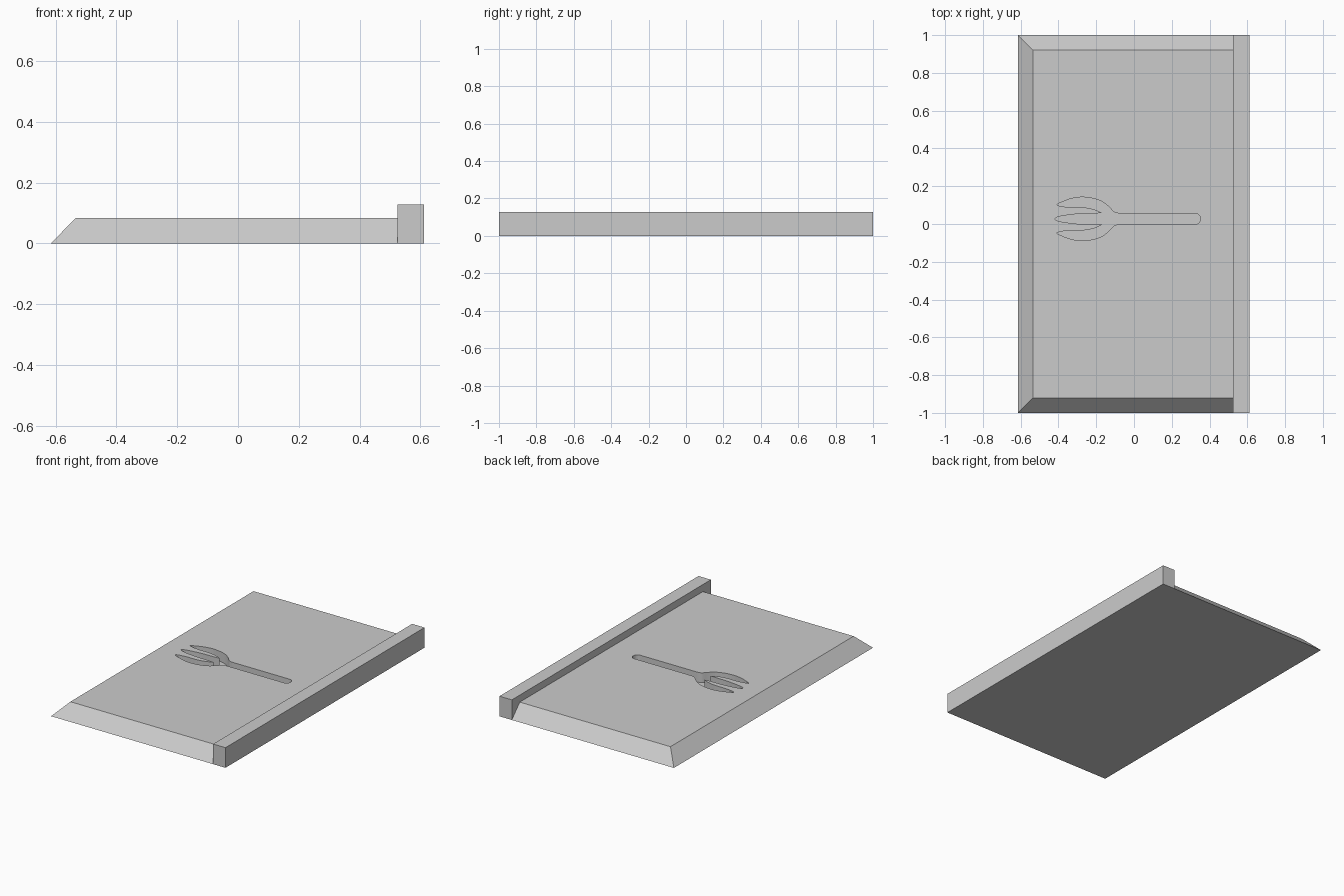
import bpy, bmesh
from mathutils import Vector
from mathutils.geometry import interpolate_bezier
from math import sin, cos, pi

cube = bpy.data.objects.get("Cube")
if cube:
    bpy.data.objects.remove(cube, do_unlink=True)

grey = bpy.data.materials.new("plain grey")
grey.use_nodes = True
COLOUR = (0.6, 0.6, 0.6, 1)
grey.diffuse_color = COLOUR
grey.node_tree.nodes["Principled BSDF"].inputs["Base Color"].default_value = COLOUR


def prism(name, bottom, top):
    """Solid between two matching outlines, listed counterclockwise from above."""
    bm = bmesh.new()
    low = [bm.verts.new(p) for p in bottom]
    high = [bm.verts.new(p) for p in top]
    bm.faces.new(low[::-1])
    bm.faces.new(high)
    n = len(low)
    for i in range(n):
        j = (i + 1) % n
        bm.faces.new((low[i], low[j], high[j], high[i]))
    bmesh.ops.recalc_face_normals(bm, faces=bm.faces)
    mesh = bpy.data.meshes.new(name)
    bm.to_mesh(mesh)
    bm.free()
    mesh.materials.append(grey)
    obj = bpy.data.objects.new(name, mesh)
    bpy.context.collection.objects.link(obj)
    return obj


def rect(x0, x1, y, z):
    return [(x0, -y, z), (x1, -y, z), (x1, y, z), (x0, y, z)]


def smooth(points, steps=5):
    """Smooth open line through the points, without its last point."""
    p = [Vector((*q, 0)) for q in points]
    p = [p[0]] + p + [p[-1]]
    line = []
    for a, b, c, d in zip(p, p[1:], p[2:], p[3:]):
        line += interpolate_bezier(b, b + (c - a) / 6, c - (d - b) / 6, c, steps + 1)[:-1]
    return [(v.x, v.y) for v in line]


# Plate with sloped edges on three sides, and raised bar along the fourth
EDGE = 0.525
plate = prism("plate", rect(-0.615, EDGE, 1.0, 0), rect(-0.535, EDGE, 0.92, 0.083))
bar = prism("end_bar", rect(EDGE, 0.612, 1.0, 0), rect(EDGE, 0.612, 1.0, 0.128))

# Half outline of the fork recess: handle end, neck, outer tine, half middle tine
R = 0.029
half = [(0.323 + R * cos(a * pi / 12), R * sin(a * pi / 12)) for a in range(6)]
half += [(0.323, R)]
half += smooth([(-0.08, R), (-0.105, 0.036), (-0.135, 0.066), (-0.17, 0.092),
                (-0.22, 0.109), (-0.28, 0.115), (-0.34, 0.105), (-0.404, 0.08)])
half += smooth([(-0.404, 0.08), (-0.402, 0.071), (-0.34, 0.061), (-0.26, 0.06),
                (-0.205, 0.048), (-0.17, 0.031)])
half += smooth([(-0.17, 0.031), (-0.23, 0.028), (-0.29, 0.027), (-0.36, 0.019),
                (-0.405, 0.01), (-0.42, 0)])
outline = half + [(-0.42, 0)] + [(x, -y) for x, y in half[:0:-1]]
AXIS = 0.027
cutter = prism("fork_cutter", [(x, y + AXIS, 0.02) for x, y in outline],
               [(x, y + AXIS, 0.2) for x, y in outline])
cutter.hide_render = True

# Sink the fork into the plate
cut = plate.modifiers.new("fork recess", "BOOLEAN")
cut.operation = "DIFFERENCE"
cut.solver = "EXACT"
cut.object = cutter
bpy.context.view_layer.objects.active = plate
bpy.ops.object.modifier_apply(modifier=cut.name)
bpy.data.objects.remove(cutter, do_unlink=True)
